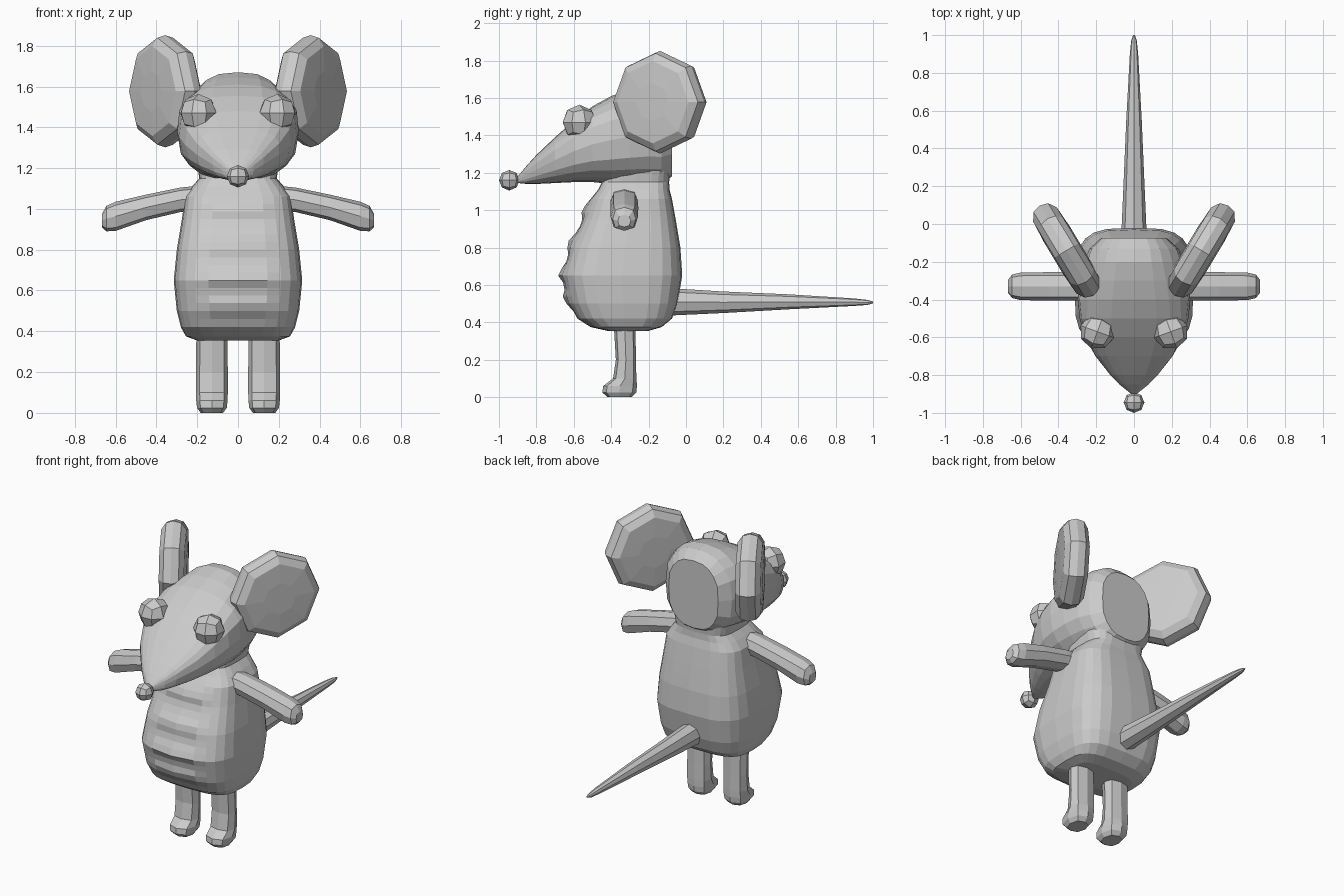
import bpy, bmesh, math
from mathutils import Matrix, Vector

cube = bpy.data.objects.get("Cube")
if cube:
    bpy.data.objects.remove(cube)

grey = bpy.data.materials.new("plain grey")
grey.use_nodes = True
grey.diffuse_color = (0.6, 0.6, 0.6, 1)
grey.node_tree.nodes["Principled BSDF"].inputs["Base Color"].default_value = (0.6, 0.6, 0.6, 1)


def finish(name, bm):
    bmesh.ops.recalc_face_normals(bm, faces=bm.faces)
    mesh = bpy.data.meshes.new(name)
    bm.to_mesh(mesh)
    bm.free()
    mesh.materials.append(grey)
    obj = bpy.data.objects.new(name, mesh)
    bpy.context.collection.objects.link(obj)
    return obj


def power(v, n):
    return math.copysign(abs(v) ** (2 / n), v)


def loft(name, axis, rings, segs=8, n=2.6, place=None):
    """Skin rings of (position, low, high, half width) along an axis."""
    bm = bmesh.new()
    loops = []
    for t, lo, hi, half in rings:
        loop = []
        for i in range(segs):
            a = math.tau * i / segs
            u = half * power(math.cos(a), n)
            v = (lo + hi) / 2 + (hi - lo) / 2 * power(math.sin(a), n)
            co = {"x": (t, u, v), "y": (u, t, v), "z": (u, v, t)}[axis]
            loop.append(bm.verts.new(place(Vector(co)) if place else co))
        loops.append(loop)
    for a, b in zip(loops, loops[1:]):
        for i in range(segs):
            j = (i + 1) % segs
            bm.faces.new((a[i], a[j], b[j], b[i]))
    bm.faces.new(loops[0])
    bm.faces.new(loops[-1])
    return finish(name, bm)


def ball(name, centre, radius, turn=0):
    """Faceted ball made from a rounded, once-divided cube."""
    bm = bmesh.new()
    bmesh.ops.create_cube(bm, size=2)
    bmesh.ops.subdivide_edges(bm, edges=bm.edges[:], cuts=1, use_grid_fill=True)
    for v in bm.verts:
        v.co = v.co.normalized() * radius
    bm.transform(Matrix.Translation(centre) @ Matrix.Rotation(turn, 4, "Z"))
    return finish(name, bm)


# Body with soft ribs swelling from the belly
def belly(co):
    if abs(co.x) < 0.18 and co.y < -0.4:
        for z in (0.53, 0.66, 0.83, 1.0):
            co.y -= 0.028 * max(0, 1 - abs(co.z - z) / 0.06) * (1 - (co.x / 0.18) ** 2)
    return co


profile = [(0.355, -0.42, -0.2, 0.2), (0.375, -0.51, -0.13, 0.255), (0.42, -0.58, -0.075, 0.28),
           (0.5, -0.625, -0.045, 0.3), (0.65, -0.66, -0.02, 0.315), (0.8, -0.62, -0.03, 0.3),
           (0.95, -0.55, -0.055, 0.275), (1.06, -0.51, -0.075, 0.26), (1.11, -0.47, -0.088, 0.225),
           (1.15, -0.45, -0.09, 0.19), (1.22, -0.43, -0.085, 0.2), (1.3, -0.43, -0.08, 0.21)]
rings = []
for a, b in zip(profile, profile[1:]):
    steps = max(1, round((b[0] - a[0]) / 0.04))
    rings += [[p + (q - p) * k / steps for p, q in zip(a, b)] for k in range(steps)]
loft("body", "z", rings + [profile[-1]], segs=24, n=3.5, place=belly)


# Head tapering forward into the snout
def cheeks(co):
    if co.z < 1.3:
        co.x *= 1 - 0.9 * (1.3 - co.z)
    if co.z > 1.5:
        co.x *= 1 - 1.3 * (co.z - 1.5)
    return co


loft("head", "y", [(-0.9, 1.145, 1.18, 0.016), (-0.85, 1.14, 1.24, 0.085), (-0.8, 1.14, 1.295, 0.135),
                   (-0.7, 1.145, 1.39, 0.21), (-0.6, 1.15, 1.48, 0.26), (-0.5, 1.15, 1.555, 0.288),
                   (-0.4, 1.14, 1.61, 0.298), (-0.3, 1.14, 1.645, 0.288), (-0.2, 1.14, 1.67, 0.265),
                   (-0.13, 1.14, 1.66, 0.235), (-0.075, 1.18, 1.61, 0.175)],
     segs=20, n=2.9, place=cheeks)
ball("nose", (0, -0.945, 1.16), 0.055)

# Tail
loft("tail", "y", [(-0.12, 0.435, 0.585, 0.07), (0.2, 0.45, 0.565, 0.056), (0.55, 0.47, 0.55, 0.041),
                   (0.9, 0.488, 0.528, 0.022), (0.97, 0.493, 0.52, 0.015), (1.0, 0.502, 0.512, 0.005)], n=2.1)

for side, label in ((1, "left"), (-1, "right")):
    # Round ears, angled outward toward the back
    def place_ear(co, s=side):
        turned = Matrix.Rotation(math.radians(-31), 3, "Z") @ co
        return Vector((s * (turned.x + 0.357), turned.y - 0.14, turned.z + 1.577))

    loft(label + "_ear", "x", [(t, -r, r, r * 1.01) for t, r in
                               ((-0.08, 0.1), (-0.073, 0.22), (-0.045, 0.262), (0, 0.275),
                                (0.045, 0.262), (0.073, 0.22), (0.08, 0.1))], n=2, place=place_ear)

    # Bulging eyes
    ball(label + "_eye", (side * 0.194, -0.57, 1.47), 0.094, side * 0.35)

    # Drooping arms
    loft(label + "_arm", "x", [(side * x, lo, hi, w) for x, lo, hi, w in
                               ((0.12, 1.0, 1.12, 0.07), (0.28, 0.985, 1.105, 0.074),
                                (0.45, 0.945, 1.07, 0.075), (0.6, 0.892, 1.035, 0.073),
                                (0.645, 0.89, 1.015, 0.062), (0.667, 0.91, 0.975, 0.035))],
         place=lambda co: co + Vector((0, -0.33, 0)))

    # Legs ending in short feet
    loft(label + "_leg", "z", [(0, -0.42, -0.29, 0.055), (0.025, -0.447, -0.266, 0.073),
                               (0.06, -0.443, -0.262, 0.077), (0.1, -0.39, -0.265, 0.078),
                               (0.2, -0.375, -0.268, 0.078), (0.42, -0.388, -0.27, 0.076)],
         place=lambda co, s=side: co + Vector((s * 0.128, 0, 0)))
